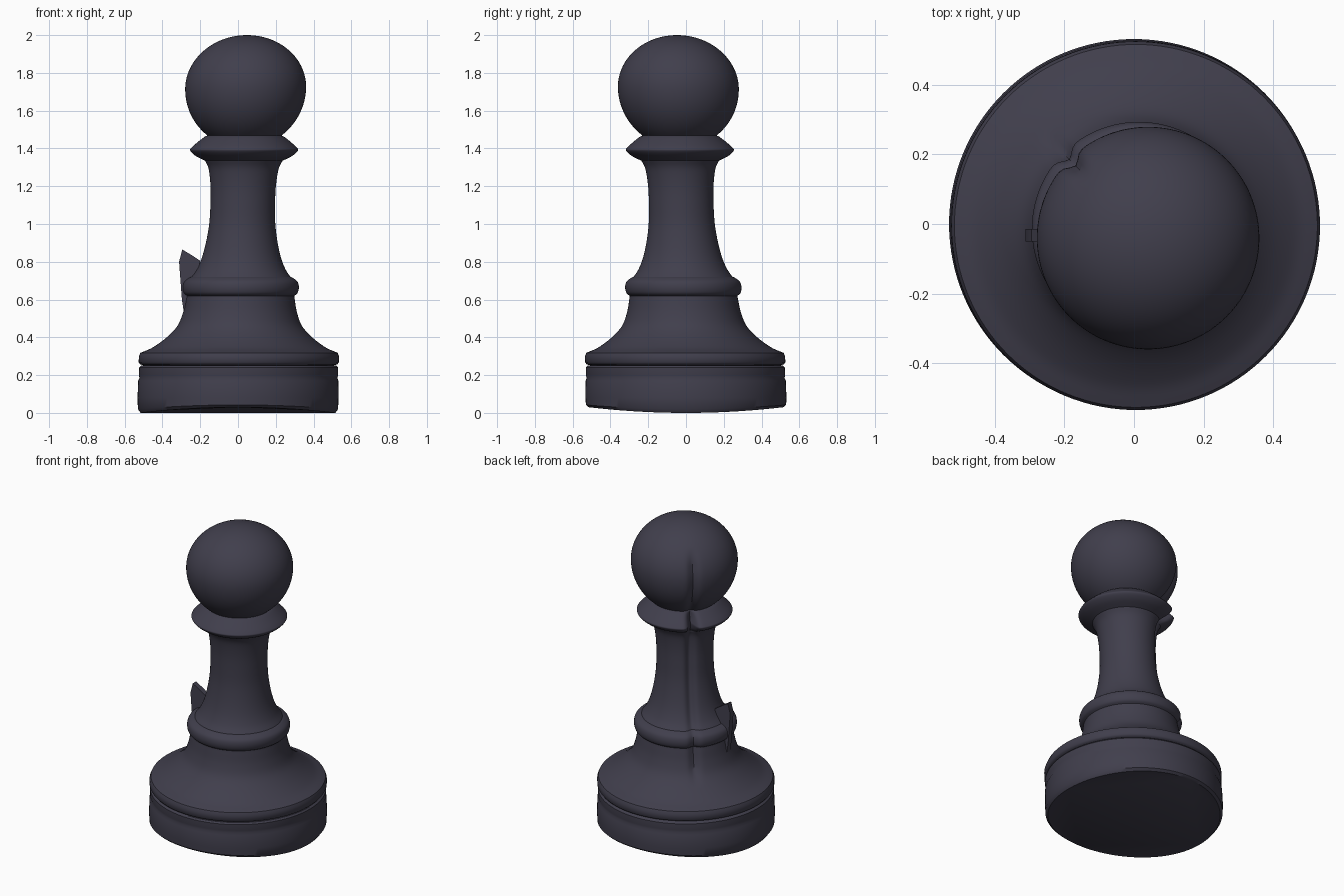
import bpy, bmesh, math

if "Cube" in bpy.data.objects:
    bpy.data.objects.remove(bpy.data.objects["Cube"])

SEGS = 128
SEAM = math.radians(135)   # the worn seam runs down the back left

mat = bpy.data.materials.new("dark slate")
mat.diffuse_color = (0.052, 0.049, 0.073, 1)
mat.use_nodes = True
mat.node_tree.nodes["Principled BSDF"].inputs["Base Color"].default_value = mat.diffuse_color


def spline(pts, sub):
    """Catmull-Rom curve through profile points (radius, height)."""
    out = []
    p = [pts[0]] + pts + [pts[-1]]
    for i in range(1, len(p) - 2):
        a, b, c, d = p[i - 1:i + 3]
        for k in range(sub):
            t = k / sub
            out.append(tuple(0.5 * (2 * b[j] + (c[j] - a[j]) * t
                       + (2 * a[j] - 5 * b[j] + 4 * c[j] - d[j]) * t * t
                       + (3 * b[j] - a[j] - 3 * c[j] + d[j]) * t ** 3) for j in (0, 1)))
    return out + [pts[-1]]


def seam_depth(z):
    if z < 0.4 or z > 1.9:
        return 0
    if 1.33 < z < 1.47:
        return 0.07 * math.sin((z - 1.33) / 0.14 * math.pi) + 0.02
    return 0.025 * min(1, (z - 0.4) / 0.1, (1.9 - z) / 0.1)


def finish(bm, name):
    bmesh.ops.recalc_face_normals(bm, faces=bm.faces)
    me = bpy.data.meshes.new(name)
    bm.to_mesh(me)
    bm.free()
    me.materials.append(mat)
    ob = bpy.data.objects.new(name, me)
    bpy.context.collection.objects.link(ob)
    bpy.ops.object.select_all(action='DESELECT')
    ob.select_set(True)
    bpy.context.view_layer.objects.active = ob
    bpy.ops.object.shade_smooth_by_angle(angle=math.radians(40))


def lathe(name, profile, sub=1, cap_bottom=False, cap_top=False):
    """Turned part; its axis leans slightly to the front right."""
    bm = bmesh.new()
    rings = []
    for r, z in (spline(profile, sub) if sub > 1 else profile):
        c = 0.025 * max(0, z - 0.1)
        ring = []
        for s in range(SEGS):
            a = 2 * math.pi * s / SEGS
            rr = r - seam_depth(z) * math.exp(-((a - SEAM) * r / 0.026) ** 2)
            lift = 0.03 * math.sin(a) ** 2 * max(0, 1 - z / 0.08)   # uneven foot
            ring.append(bm.verts.new((c + rr * math.cos(a), -c + rr * math.sin(a), z + lift)))
        rings.append(ring)
    for lo, hi in zip(rings, rings[1:]):
        for s in range(SEGS):
            t = (s + 1) % SEGS
            bm.faces.new((lo[s], lo[t], hi[t], hi[s]))
    if cap_bottom:
        bm.faces.new(rings[0][::-1])
    if cap_top:
        bm.faces.new(rings[-1])
    finish(bm, name)


# Foot drum and the thin plate above the groove
lathe("base_drum", [(0.515, 0.0), (0.53, 0.02), (0.532, 0.08), (0.53, 0.17), (0.524, 0.185),
                    (0.527, 0.2), (0.527, 0.24), (0.518, 0.25), (0.505, 0.252)], cap_bottom=True)
lathe("base_plate", [(0.505, 0.252), (0.522, 0.257), (0.53, 0.268), (0.53, 0.3),
                     (0.522, 0.318), (0.505, 0.325)])
# Flared skirt
lathe("skirt", [(0.505, 0.325), (0.455, 0.348), (0.385, 0.4), (0.33, 0.46), (0.302, 0.53),
                (0.288, 0.6), (0.285, 0.62)], sub=5)
# Lower ring
lathe("lower_ring", [(0.285, 0.62), (0.302, 0.635), (0.308, 0.665), (0.3, 0.695),
                     (0.275, 0.715), (0.262, 0.72)], sub=4)
# Waisted neck
lathe("neck", [(0.262, 0.72), (0.235, 0.76), (0.21, 0.82), (0.19, 0.9), (0.175, 1.0),
               (0.171, 1.1), (0.173, 1.2), (0.185, 1.29), (0.205, 1.335)], sub=5)
# Upper collar
lathe("collar", [(0.205, 1.335), (0.255, 1.36), (0.285, 1.388), (0.278, 1.405),
                 (0.245, 1.435), (0.21, 1.462), (0.19, 1.47)], sub=5)
# Ball head, slightly flattened on top
head = []
for i in range(41):
    t = math.radians(-52 + 141 * i / 40)
    head.append((0.32 * math.cos(t), 1.72 + math.sin(t) * (0.28 if t > 0 else 0.318)))
lathe("head", head, cap_top=True)

# Broken shard standing on the left side
bm = bmesh.new()
outline = [(-0.28, 0.49), (-0.225, 0.6), (-0.22, 0.72), (-0.20, 0.805),
           (-0.245, 0.835), (-0.295, 0.865), (-0.312, 0.8), (-0.303, 0.68), (-0.297, 0.6)]
front = [bm.verts.new((x, -0.05, z)) for x, z in outline]
back = [bm.verts.new((x, -0.015, z)) for x, z in outline]
bm.faces.new(front)
bm.faces.new(back[::-1])
for i in range(len(outline)):
    j = (i + 1) % len(outline)
    bm.faces.new((front[i], back[i], back[j], front[j]))
finish(bm, "side_shard")
